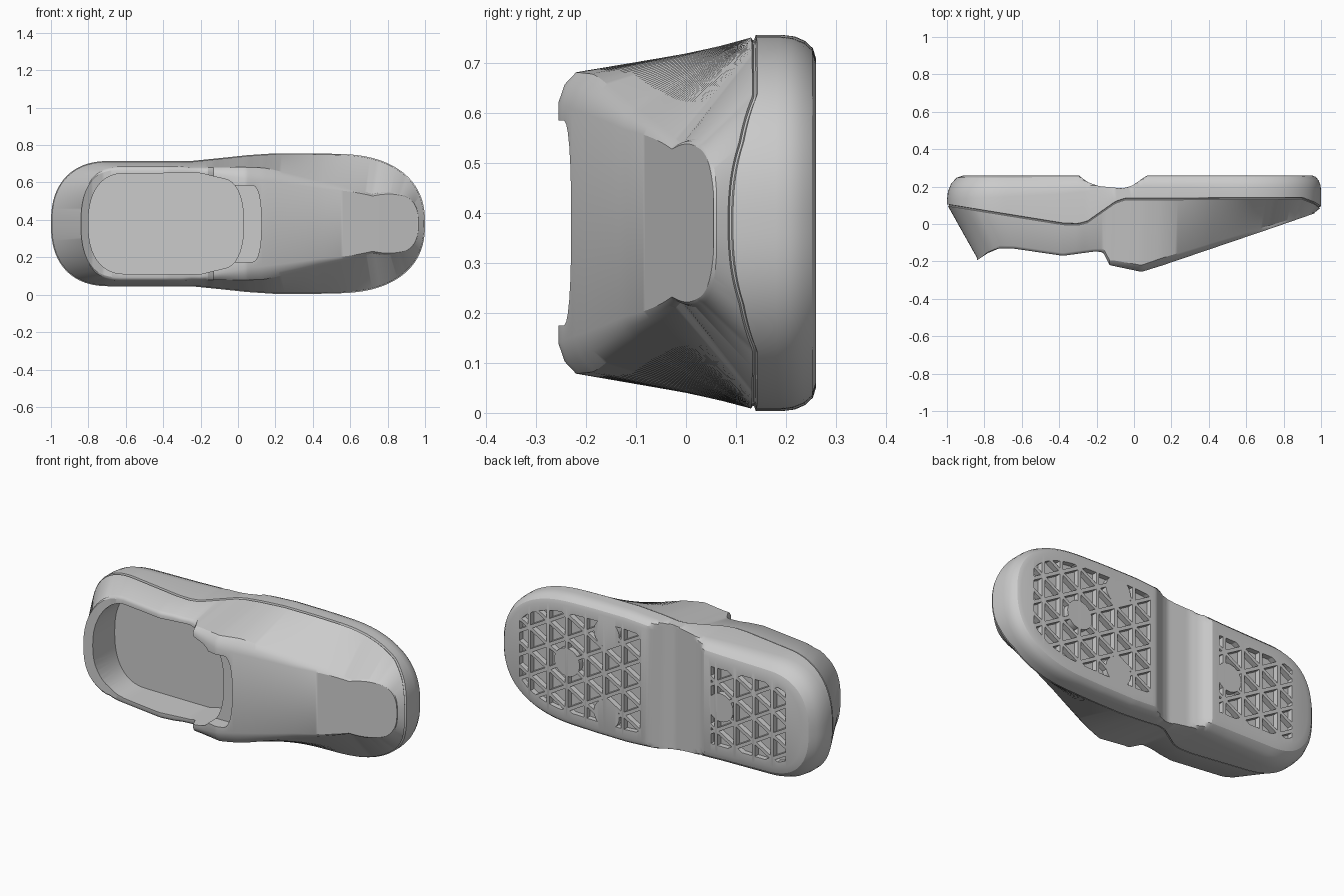
import bpy, bmesh
from math import cos, sin, pi, sqrt, radians

if "Cube" in bpy.data.objects:
    bpy.data.objects.remove(bpy.data.objects["Cube"])

CZ = 0.38      # centre line of the width
N = 200        # stations from heel to toe


def interp(table, x):
    if x <= table[0][0]:
        return table[0][1]
    for (a, p), (b, q) in zip(table, table[1:]):
        if x <= b:
            return p + (q - p) * (x - a) / (b - a)
    return table[-1][1]


# Profiles along the length
WIDTH = [(-1, .335), (-.25, .335), (-.1, .35), (.05, .366), (.2, .376), (.4, .376), (1, .362)]
NOTCH = [(-.295, .26), (-.25, .225), (-.19, .203), (-.06, .19), (-.01, .205), (.07, .26)]
SEAM = [(-1, .1), (-.38, .0), (-.3, -.003), (-.25, .01), (-.1, .115), (-.05, .132), (.9, .137), (.97, .11), (1, .088)]
TOP = [(-.84, -.195), (-.78, -.155), (-.72, -.13), (-.64, -.132), (-.38, -.17), (-.21, -.147),
       (-.165, -.15), (-.13, -.22), (.04, -.256), (.15, -.222), (.75, -.018), (.96, .055)]
TOP_X = [(-1, -.84), (-.85, -.75), (-.5, -.48), (-.3, -.3), (.75, .72), (1, .965)]
TOP_W = [(-1, .91), (-.3, .91), (-.1, .86), (.15, .8), (.45, .61), (.75, .46), (.9, .62), (1, .8)]
RIM_IN = [(-1, .055), (-.2, .055), (-.1, .12), (.03, .2), (.15, .24), (.45, .17), (.72, .06), (1, .055)]
RIM_H = [(-1, .015), (-.2, .015), (-.1, .03), (.15, .04), (.7, .02), (1, .004)]
FILLET_IN = [(-1, .09), (-.4, .07), (0, .045), (1, .05)]
FILLET_H = [(-1, .13), (-.4, .1), (0, .06), (1, .08)]


def rounded_half(x, x0, x1, c0, c1, p=2.4):
    """Superellipse end factor for an outline between x0 and x1."""
    d = 0
    if x < x0 + c0:
        d = (x0 + c0 - x) / c0
    elif x > x1 - c1:
        d = (x - x1 + c1) / c1
    return max(0, 1 - min(1, d) ** p) ** (1 / p)


def outline(x0, x1, c0, c1, width, n):
    xs = [(x0 + x1) / 2 - (x1 - x0) / 2 * cos(pi * i / n) for i in range(n + 1)]
    up = [(x, width(x) * rounded_half(x, x0, x1, c0, c1)) for x in xs]
    return up + [(x, -z) for x, z in up[-2:0:-1]]


def inset(pts, dist):
    """Move every outline point inward by dist(x)."""
    out = []
    for i, (x, z) in enumerate(pts):
        (ax, az), (bx, bz) = pts[i - 1], pts[(i + 1) % len(pts)]
        tx, tz = bx - ax, bz - az
        l = sqrt(tx * tx + tz * tz)
        d = dist(x)
        out.append((x + tz / l * d, z - tx / l * d))
    return out


def finish(bm, name):
    bmesh.ops.recalc_face_normals(bm, faces=bm.faces[:])
    me = bpy.data.meshes.new(name)
    bm.to_mesh(me)
    bm.free()
    ob = bpy.data.objects.new(name, me)
    bpy.context.collection.objects.link(ob)
    return ob


def add_prism(bm, pts, y0, y1):
    """Prism from an x-z outline, extruded along y."""
    a = [bm.verts.new((x, y0, z + CZ)) for x, z in pts]
    b = [bm.verts.new((x, y1, z + CZ)) for x, z in pts]
    bm.faces.new(a)
    bm.faces.new(b[::-1])
    for i in range(len(a)):
        j = (i + 1) % len(a)
        bm.faces.new((a[i], b[i], b[j], a[j]))


def prisms(name, outlines, y0, y1):
    bm = bmesh.new()
    for pts in outlines:
        add_prism(bm, pts, y0, y1)
    ob = finish(bm, name)
    ob.hide_render = True
    return ob


def boolean(ob, cutter, op='DIFFERENCE'):
    m = ob.modifiers.new('cut', 'BOOLEAN')
    m.object, m.operation, m.solver = cutter, op, 'EXACT'
    bpy.context.view_layer.objects.active = ob
    bpy.ops.object.modifier_apply(modifier=m.name)
    bpy.data.objects.remove(cutter)


# Shoe body: rings lofted from the sole, over the seam groove, to the upper's rim
base = outline(-1, 1, .32, .47, lambda x: interp(WIDTH, x), N)
rings = []
for a in (90, 65, 42, 20, 0):
    s, c = sin(radians(a)), 1 - cos(radians(a))
    ring = inset(base, lambda x: interp(FILLET_IN, x) * c)
    rings.append([(x, min(.26 - interp(FILLET_H, bx) * (1 - s), interp(NOTCH, x)), z)
                  for (x, z), (bx, _) in zip(ring, base)])
for d, dy in ((0, .006), (.01, .003), (.01, -.001), (.005, -.004)):
    ring = inset(base, lambda x: d)
    rings.append([(x, interp(SEAM, bx) + dy, z) for (x, z), (bx, _) in zip(ring, base)])
top = [(interp(TOP_X, x), z * interp(TOP_W, x)) for x, z in base]
for k, h in ((0, 1), (.4, .35), (1, 0)):      # softened rim and crowned instep
    rings.append([(x, interp(TOP, x) + interp(RIM_H, x) * h, z * (1 - k * interp(RIM_IN, x))) for x, z in top])

bm = bmesh.new()
vr = [[bm.verts.new((x, y, z + CZ)) for x, y, z in r] for r in rings]
M = len(base)
for r, s in zip(vr, vr[1:]):
    for i in range(M):
        j = (i + 1) % M
        bm.faces.new((r[i], r[j], s[j], s[i]))
for r in (vr[0], vr[-1]):          # strips across sole and top
    for i in range(N):
        quad = [r[i], r[i + 1], r[(M - i - 1) % M], r[(M - i) % M]]
        bm.faces.new(list(dict.fromkeys(quad)))
shoe = finish(bm, 'slip_on_shoe')

# Foot opening
opening = outline(-.8, .03, .2, .1, lambda x: interp([(-.8, .268), (-.2, .27), (-.12, .25), (.03, .215)], x), 40)
boolean(shoe, prisms('opening_cutter', [opening], -.5, .03))

# Lower ledge at the front of the opening
ledge = outline(-.1, .125, .05, .05, lambda x: .205, 20)
boolean(shoe, prisms('ledge_cutter', [ledge], -.5, -.172))

# Hollow toe
bm = bmesh.new()
side = [(-.2, .029), (-.2, -.1), (.08, -.13), (.55, -.01), (.55, .029)]
f = bm.faces.new([bm.verts.new((x, y, CZ - .17)) for x, y in side])
ext = bmesh.ops.extrude_face_region(bm, geom=[f])
for v in ext['geom']:
    if isinstance(v, bmesh.types.BMVert):
        v.co.z += .34
toe = finish(bm, 'toe_cutter')
toe.hide_render = True
boolean(shoe, toe)

# Sole tread: triangle pockets, trimmed to the sole outline and around round pads
W = .118
S = W * 2 / sqrt(3)
triangles = []
for k in range(-8, 9):
    for m in range(-6, 7):
        x0, zc = .1 + k * W, m * S / 2
        d = 1 if (k + m) % 2 else -1
        cx = x0 + (W / 3 if d > 0 else 2 * W / 3)
        q = .76
        triangles.append([(cx - d * W / 3 * q, zc - S / 2 * q), (cx - d * W / 3 * q, zc + S / 2 * q),
                          (cx + d * 2 * W / 3 * q, zc)])
tread = prisms('tread_cutter', triangles, .23, .3)
inner = inset(base, lambda x: .115 if x < 0 else .09)
areas = [[p for p in inner if lo < p[0] < hi] for lo, hi in ((.1, .87), (-.81, -.325))]
boolean(tread, prisms('tread_area', areas, .2, .35), 'INTERSECT')
pads = [[(px + .08 * cos(t * pi / 16), pz + .08 * sin(t * pi / 16)) for t in range(32)]
        for px, pz in ((.57, 0), (.32, .23), (.32, -.23), (-.4, 0))]
boolean(tread, prisms('tread_pads', pads, .15, .4))
boolean(shoe, tread)

# Smooth shading with sharp creases
bpy.ops.object.select_all(action='DESELECT')
shoe.select_set(True)
bpy.context.view_layer.objects.active = shoe
bpy.ops.object.shade_smooth_by_angle(angle=radians(28))
